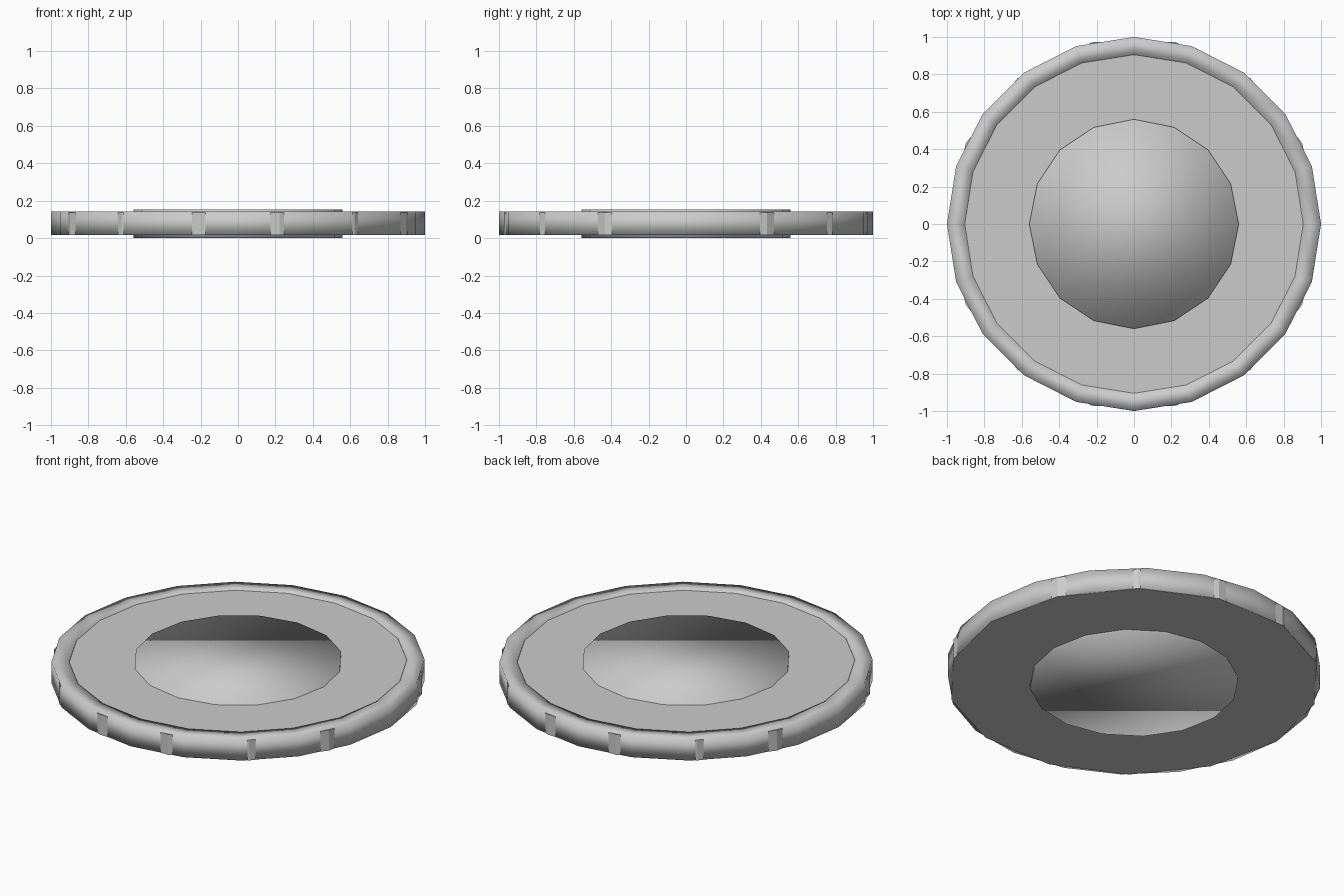
import bpy, bmesh
from math import cos, sin, tau

if "Cube" in bpy.data.objects:
    bpy.data.objects.remove(bpy.data.objects["Cube"])


def disc(name, sides, r_out, z0, z1, r_in=0.0, smooth=False):
    """Flat disc, or a ring when r_in is given; first corner lies on +x."""
    bm = bmesh.new()

    def loop(r, z):
        return [bm.verts.new((r * cos(tau * i / sides), r * sin(tau * i / sides), z))
                for i in range(sides)]

    def bridge(a, b):
        for i in range(sides):
            j = (i + 1) % sides
            bm.faces.new((a[i], a[j], b[j], b[i]))

    low, high = loop(r_out, z0), loop(r_out, z1)
    bridge(low, high)
    if r_in:
        in_low, in_high = loop(r_in, z0), loop(r_in, z1)
        bridge(high, in_high)
        bridge(in_high, in_low)
        bridge(in_low, low)
    else:
        bm.faces.new(high)
        bm.faces.new(low[::-1])
    bmesh.ops.recalc_face_normals(bm, faces=bm.faces)
    for f in bm.faces:
        f.smooth = smooth
    mesh = bpy.data.meshes.new(name)
    bm.to_mesh(mesh)
    bm.free()
    obj = bpy.data.objects.new(name, mesh)
    bpy.context.collection.objects.link(obj)
    return obj


# raised outer rim, softly shaded
disc("outer_rim", 20, 1.0, 0.018, 0.143, r_in=0.905, smooth=True)
# flat plate whose corners just break through the rim
disc("base_plate", 14, 0.9975, 0.017, 0.137)
# central boss standing proud on both faces, softly shaded
disc("center_boss", 16, 0.56, 0.0, 0.153, smooth=True)
